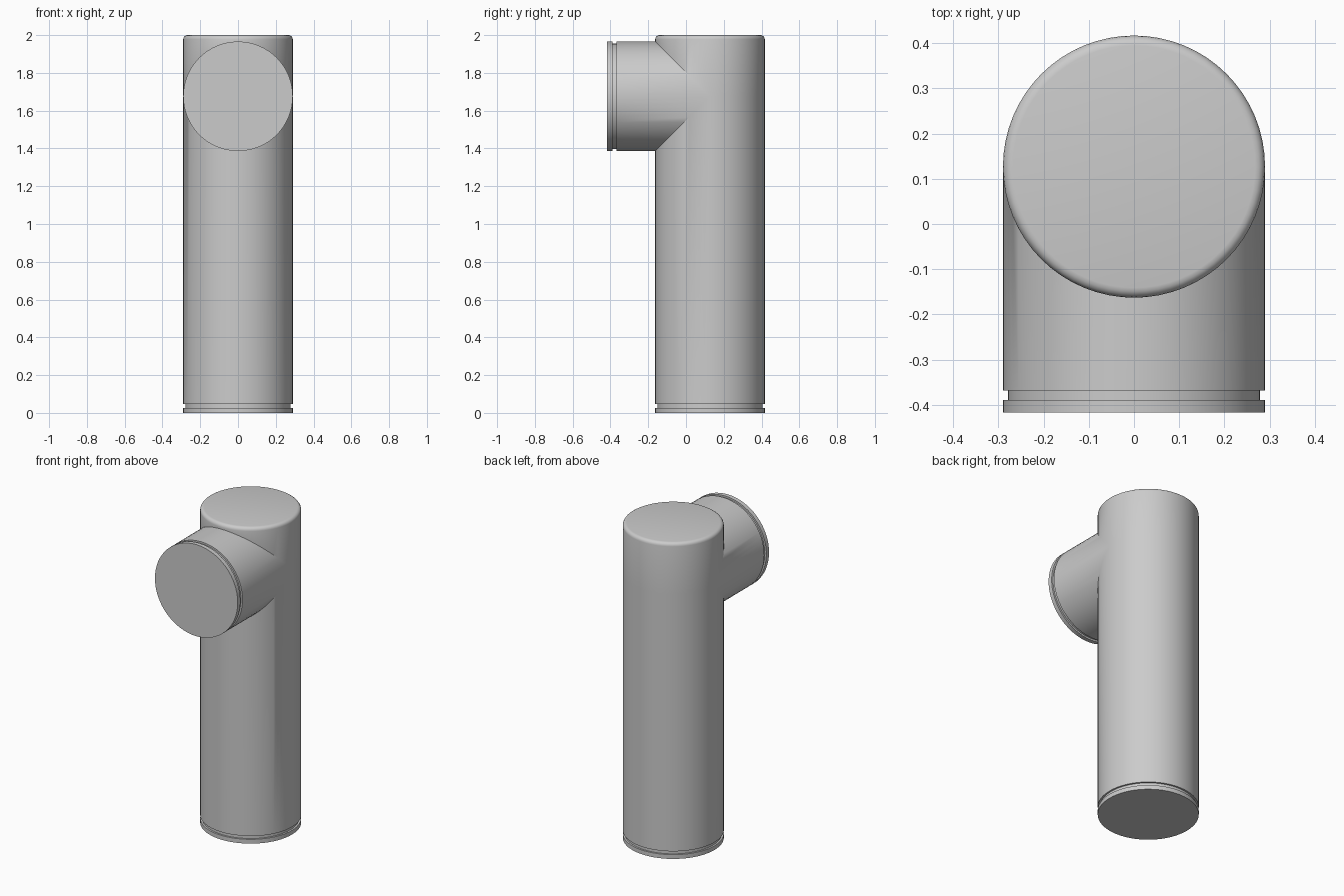
import bpy, bmesh
from math import cos, sin, tau, pi, radians

cube = bpy.data.objects.get("Cube")
if cube:
    bpy.data.objects.remove(cube, do_unlink=True)

SEG = 64
R = 0.29            # shared radius of both tubes
YC = 0.127          # axis of the upright tube
ZC = 1.676          # axis of the side outlet
FRONT = -0.417      # outlet end
BEVEL = 0.022
ANGLES = [tau * i / SEG for i in range(SEG)]

# Spigot end shared by both tubes: (radius, distance from the end)
SPIGOT = [(R, 0), (R, 0.027), (R - 0.011, 0.027), (R - 0.011, 0.048), (R, 0.048)]

bm = bmesh.new()


def upright_ring(r, height):
    return [bm.verts.new((r * cos(a), YC + r * sin(a), height(a))) for a in ANGLES]


def outlet_ring(r, depth):
    return [bm.verts.new((r * cos(a), depth(a), ZC + r * sin(a))) for a in ANGLES]


def skin(rings):
    for lower, upper in zip(rings, rings[1:]):
        for i in range(SEG):
            j = (i + 1) % SEG
            bm.faces.new((lower[i], lower[j], upper[j], upper[i]))


def opening(a):
    # Half height of the outlet opening in the upright wall
    return max(0, -sin(a)) * R


# Upright tube below the opening
lower = [upright_ring(r, lambda a, z=z: z) for r, z in SPIGOT]
bm.faces.new(lower[0])
lower.append(upright_ring(R, lambda a: ZC - opening(a)))
skin(lower)

# Upright tube above the opening, with rounded top edge
upper = [upright_ring(R, lambda a: ZC + opening(a))]
for k in range(5):
    t = k / 4 * pi / 2
    upper.append(upright_ring(R - BEVEL * (1 - cos(t)),
                              lambda a, t=t: 2 - BEVEL * (1 - sin(t))))
skin(upper)
bm.faces.new(upper[-1])

# Side outlet, mitred to the opening
outlet = [outlet_ring(r, lambda a, d=d: FRONT + d) for r, d in SPIGOT]
bm.faces.new(outlet[0])
outlet.append(outlet_ring(R, lambda a: YC - R * abs(sin(a))))
skin(outlet)

# Weld the tubes into one closed shell
bmesh.ops.remove_doubles(bm, verts=bm.verts[:], dist=0.0002)
bmesh.ops.recalc_face_normals(bm, faces=bm.faces[:])

mesh = bpy.data.meshes.new("pipe_tee")
bm.to_mesh(mesh)
bm.free()
pipe = bpy.data.objects.new("pipe_tee", mesh)
bpy.context.collection.objects.link(pipe)

# Plain grey finish
grey = bpy.data.materials.new("light_grey")
grey.use_nodes = True
colour = (0.6, 0.6, 0.6, 1)
grey.diffuse_color = colour
grey.node_tree.nodes["Principled BSDF"].inputs["Base Color"].default_value = colour
mesh.materials.append(grey)

bpy.ops.object.select_all(action='DESELECT')
pipe.select_set(True)
bpy.context.view_layer.objects.active = pipe
bpy.ops.object.shade_smooth_by_angle(angle=radians(35))
